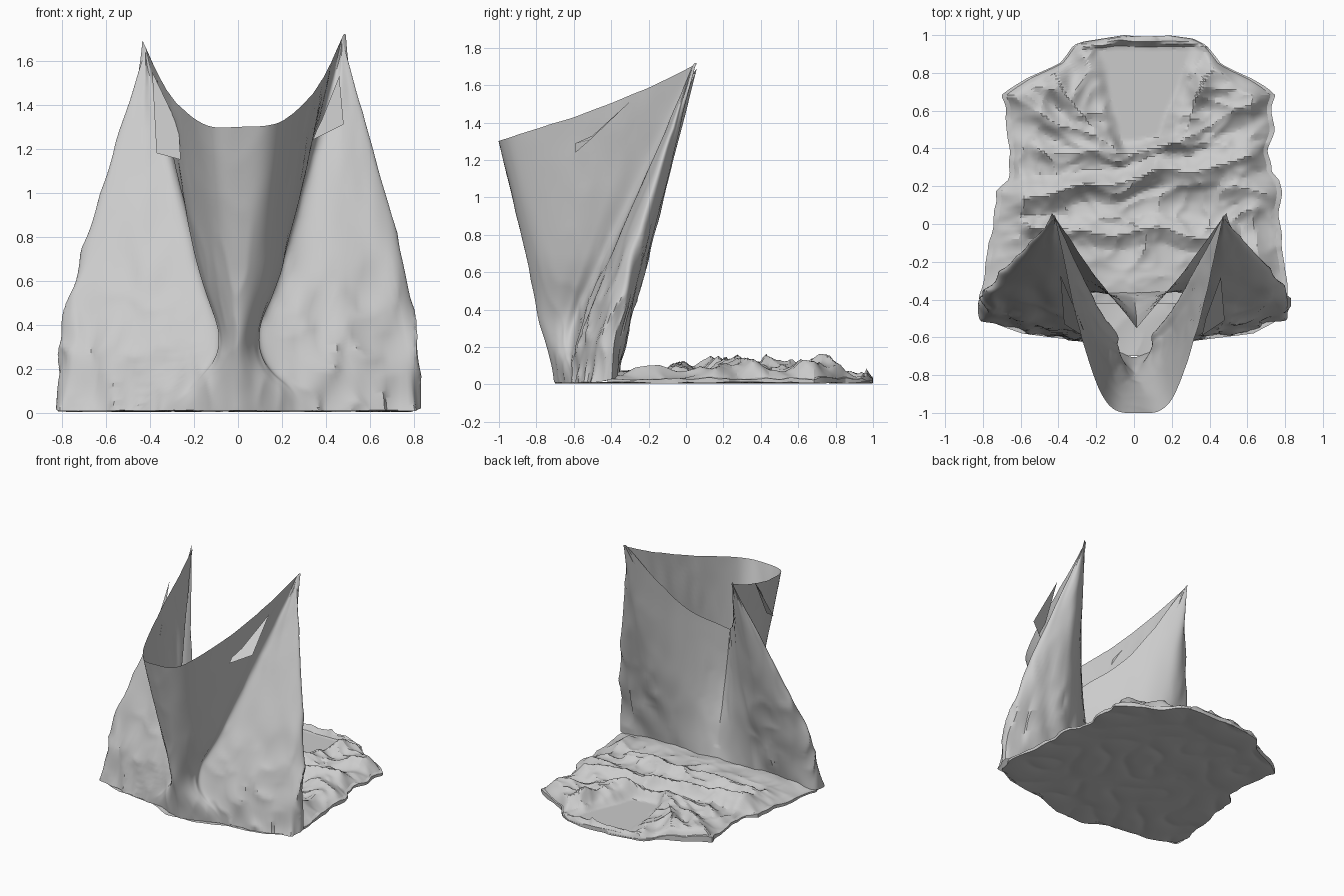
import bpy, bmesh, math
from mathutils import Vector, noise

if "Cube" in bpy.data.objects:
    bpy.data.objects.remove(bpy.data.objects["Cube"])


def finish(name, bm, angle=35):
    me = bpy.data.meshes.new(name)
    bm.to_mesh(me)
    bm.free()
    ob = bpy.data.objects.new(name, me)
    bpy.context.collection.objects.link(ob)
    bpy.ops.object.select_all(action='DESELECT')
    ob.select_set(True)
    bpy.context.view_layer.objects.active = ob
    bpy.ops.object.shade_smooth_by_angle(angle=math.radians(angle))
    return ob


def catmull(pts, n, mirror_start=False):
    """Smooth path through the points, n samples per span."""
    a0 = pts[0] * 2 - pts[1]
    if mirror_start:
        a0 = Vector((-pts[1].x, pts[1].y, pts[1].z))
    p = [a0] + pts + [pts[-1] * 2 - pts[-2]]
    out = []
    for i in range(1, len(p) - 2):
        a, b, c, d = p[i - 1:i + 3]
        for k in range(n):
            t = k / n
            out.append(0.5 * (2 * b + (c - a) * t + (2 * a - 5 * b + 4 * c - d) * t * t
                              + (3 * b - a - 3 * c + d) * t ** 3))
    return out + [pts[-1].copy()]


def lerp_table(tab, v):
    """Piecewise linear lookup; first entry of each row is the key."""
    if v <= tab[0][0]:
        return tab[0][1:]
    for a, b in zip(tab, tab[1:]):
        if v <= b[0]:
            t = (v - a[0]) / (b[0] - a[0])
            return tuple(p + (q - p) * t for p, q in zip(a[1:], b[1:]))
    return tab[-1][1:]


def smooth(a, b, v):
    t = max(0, min(1, (v - a) / (b - a)))
    return t * t * (3 - 2 * t)


def ridge(x, y, z):
    """Creased noise, 0..1 with sharp crests."""
    return (1 - min(1, abs(noise.noise(Vector((x, y, z)))) * 2)) ** 1.5


# Standing cloth: columns run from the rim to the ground, front centre to back centre
PEAK = (-.445, .035, 1.68)
columns = [
    [(0, -1, 1.3), (0, -.86, .7), (0, -.77, .3), (0, -.70, .01)],
    [(-.17, -.94, 1.315), (-.1, -.81, .7), (-.035, -.75, .3), (-.13, -.66, .01)],
    [(-.31, -.57, 1.43), (-.18, -.65, .7), (-.07, -.70, .3), (-.23, -.63, .01)],
    [(-.39, -.22, 1.56), (-.2, -.53, .7), (-.09, -.65, .3), (-.3, -.61, .01)],
    [PEAK, (-.22, -.42, .7), (-.13, -.59, .3), (-.38, -.6, .01)],
    [PEAK, (-.47, -.38, .7), (-.47, -.53, .3), (-.56, -.57, .01)],
    [PEAK, (-.71, -.31, .7), (-.78, -.43, .3), (-.79, -.5, .01)],
    [PEAK, (-.69, -.24, .7), (-.77, -.34, .33), (-.79, -.38, .03)],
    [PEAK, (-.44, -.2, .7), (-.45, -.31, .3), (-.45, -.37, .04)],
    [(-.22, -.28, 1.2), (-.2, -.33, .65), (-.18, -.36, .3), (-.18, -.36, .04)],
    [(0, -.55, .97), (0, -.49, .6), (0, -.41, .28), (0, -.36, .04)],
]
cols = [catmull([Vector(p) for p in c], 22) for c in columns]
bm = bmesh.new()
grid = []
for j in range(len(cols[0])):
    half = catmull([c[j] for c in cols], 10, True)
    line = []
    for p in half + [Vector((-p.x, p.y, p.z)) for p in half[1:-1]][::-1]:
        # wrinkles run up the cloth, strongest on the side wings near the ground
        amp = (.008 + .016 * smooth(.15, .4, abs(p.x))) * (1 - .75 * smooth(.3, 1.0, p.z))
        d = noise.noise_vector(Vector((p.x * 9, p.y * 9, p.z * 3))) * amp
        crease = ridge(p.x * 9, p.y * 9, p.z * 3) - .4
        d += Vector((p.x * .5, p.y + .38, 0)).normalized() * crease * amp
        d.z *= smooth(0, .15, p.z)
        q = p + d * smooth(1.7, 1.4, p.z)
        q.x = max(-.83, min(.83, q.x)) + .016 * p.z
        q.z = max(.006, min(1.72, q.z * (1 + .03 * p.x)))
        line.append(bm.verts.new(q))
    grid.append(line)
n = len(grid[0])
for a, b in zip(grid, grid[1:]):
    for i in range(n):
        k = (i + 1) % n
        bm.faces.new((a[i], b[i], b[k], a[k]))
bmesh.ops.remove_doubles(bm, verts=bm.verts, dist=.0008)
bmesh.ops.recalc_face_normals(bm, faces=bm.faces)
finish("standing_cloth", bm)

# Crumpled cloth on the ground: left and right outline by y
outline = [(-.705, -.1, .1), (-.62, -.3, .32), (-.58, -.6, .64), (-.5, -.8, .76),
           (-.38, -.81, .82), (-.1, -.77, .78), (.05, -.73, .77), (.17, -.73, .78),
           (.23, -.67, .77), (.28, -.66, .72), (.5, -.67, .73), (.68, -.7, .745),
           (.77, -.57, .62), (.85, -.4, .47), (.95, -.3, .37), (.985, -.2, .3), (.995, -.05, .2)]
# Main folds: start x y, end x y, half width, height
folds = [
    (-.6, .14, .62, .34, .1, .075), (-.55, -.03, .5, -.06, .08, .05),
    (-.5, .38, .5, .42, .06, .03), (-.64, .66, -.12, .42, .09, .05),
    (.66, .66, .18, .4, .09, .05), (-.42, .82, -.2, .5, .09, .05),
    (.44, .82, .27, .5, .09, .06), (-.42, .74, -.58, .72, .1, .06),
    (.42, .7, .62, .7, .12, .06), (-.26, .95, .1, .975, .03, .03), (.1, .975, .36, .93, .03, .03),
    (.55, .2, .68, .15, .1, .05), (-.6, .2, -.62, -.1, .09, .03), (.62, .05, .68, -.25, .08, .04),
]


def top_height(x, y, u):
    wx = x + .05 * noise.noise(Vector((x * 4, y * 4, 3)))
    wy = y + .05 * noise.noise(Vector((x * 4, y * 4, 9)))
    z = .062 + .02 * noise.noise(Vector((x * 4, y * 5, 5)))
    for x0, y0, x1, y1, w, h in folds:
        dx, dy = x1 - x0, y1 - y0
        t = max(0, min(1, ((wx - x0) * dx + (wy - y0) * dy) / (dx * dx + dy * dy)))
        r = math.hypot(wx - x0 - t * dx, wy - y0 - t * dy) / w
        z += h * max(0, 1 - r) ** 1.2
    calm = .3 + .7 * smooth(-.3, -.05, y)
    z += calm * (.026 * (ridge(wx * 4, wy * 5, 2) - .4) + .012 * (ridge(wx * 8, wy * 9, 6) - .4))
    # neck opening shows the lower layer
    left, right = -.1 - .27 * (wy - .42), .17 + .3 * (wy - .38)
    m = smooth(left - .02, left + .05, wx) * smooth(right + .02, right - .05, wx)
    m *= smooth(.38, .46, wy) * smooth(.97, .93, y)
    z = z * (1 - m) + .026 * m
    edge = max(.25, (1 - abs(u) ** 8)) ** .6 * (1 - .5 * smooth(.93, .995, y))
    return max(.02, min(.17, z * edge)), m


def layer(bm, y0, y1, nx, ny, upper):
    g = []
    for j in range(ny + 1):
        y = y0 + (y1 - y0) * j / ny
        l, r = lerp_table(outline, y)
        row = []
        for i in range(nx + 1):
            u = -1 + 2 * i / nx
            x = (l + r) / 2 + (r - l) / 2 * u
            if upper:
                z = top_height(x, y, u)[0]
            else:
                z = .004 + .009 * ridge(x * 4, y * 4, 4)
            ex = .025 * noise.noise(Vector((y * 9, u, 2))) * abs(u) ** 4
            ey = .02 * noise.noise(Vector((x * 8, 4, 2))) * smooth(.85, 1, y)
            row.append(bm.verts.new((x + ex, min(1, y + ey), z)))
        g.append(row)
    for a, b in zip(g, g[1:]):
        for i in range(nx):
            f = (a[i], a[i + 1], b[i + 1], b[i])
            bm.faces.new(f if upper else f[::-1])
    return g


def skirt(bm, edge_a, edge_b):
    for i in range(len(edge_a) - 1):
        bm.faces.new((edge_a[i], edge_a[i + 1], edge_b[i + 1], edge_b[i]))


bm = bmesh.new()
NX, NY = 110, 100
top = layer(bm, -.42, .995, NX, NY, True)
low = layer(bm, -.42, .995, NX, NY, False)
skirt(bm, [r[0] for r in top], [r[0] for r in low])
skirt(bm, [r[-1] for r in low], [r[-1] for r in top])
skirt(bm, top[-1], low[-1])
layer(bm, -.7, -.42, NX, 30, False)
finish("crumpled_ground_cloth", bm, 20)

# Loose corner flaps hanging near the rim
flaps = {
    "left_flap": [(-.39, -.27, 1.55), (-.37, -.53, 1.18), (-.26, -.6, 1.15), (-.27, -.55, 1.3)],
    "right_flap": [(.46, -.28, 1.53), (.48, -.51, 1.31), (.34, -.59, 1.24), (.36, -.59, 1.29),
                   (.38, -.5, 1.33)],
}
for name, pts in flaps.items():
    bm = bmesh.new()
    bm.faces.new([bm.verts.new(p) for p in pts])
    finish(name, bm)
